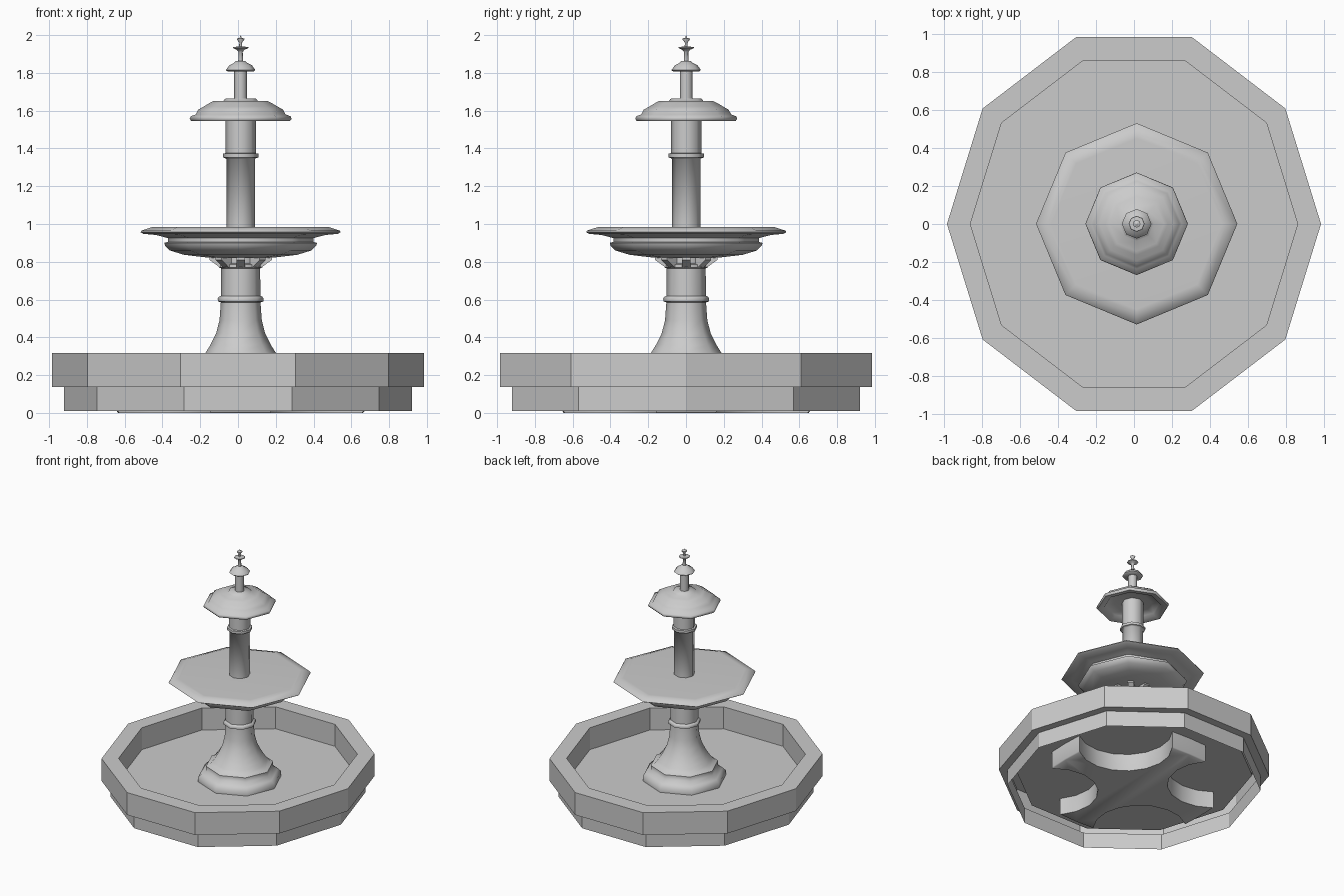
import bpy, bmesh, math

if "Cube" in bpy.data.objects:
    bpy.data.objects.remove(bpy.data.objects["Cube"])

# Single stone colour
stone = bpy.data.materials.new("grey_stone")
stone.diffuse_color = (0.6, 0.6, 0.6, 1)
stone.use_nodes = True
stone.node_tree.nodes["Principled BSDF"].inputs["Base Color"].default_value = stone.diffuse_color
CX, CY = 0.014, 0.001  # the tower sits slightly off the basin centre


def finish(bm, name, smooth=None, recalc=True):
    if recalc:
        bmesh.ops.recalc_face_normals(bm, faces=bm.faces[:])
    me = bpy.data.meshes.new(name)
    bm.to_mesh(me)
    bm.free()
    me.materials.append(stone)
    ob = bpy.data.objects.new(name, me)
    bpy.context.collection.objects.link(ob)
    if smooth:
        bpy.ops.object.select_all(action='DESELECT')
        ob.select_set(True)
        bpy.context.view_layer.objects.active = ob
        bpy.ops.object.shade_smooth_by_angle(angle=math.radians(smooth))
    return ob


def lathe(name, profile, sides=8, sy=1.0, cx=CX, cy=CY, smooth=60, recalc=True):
    """Revolve (radius, z) points, listed bottom to top on the outside."""
    bm = bmesh.new()
    rings = []
    for r, z in profile:
        if r == 0:
            rings.append([bm.verts.new((cx, cy, z))] * sides)
        else:
            rings.append([bm.verts.new((cx + r * math.cos(2 * math.pi * i / sides),
                                        cy + sy * r * math.sin(2 * math.pi * i / sides), z))
                          for i in range(sides)])
    for a, b in zip(rings, rings[1:]):
        for i in range(sides):
            j = (i + 1) % sides
            bm.faces.new(list(dict.fromkeys((a[i], a[j], b[j], b[i]))))
    return finish(bm, name, smooth, recalc)


# Ten-sided basin: open skirt, overhanging wall, floor
lathe("basin", [(0.922, 0.01), (0.922, 0.137), (0.985, 0.137), (0.985, 0.318),
                (0.862, 0.318), (0.862, 0.14), (0, 0.14)],
      10, sy=1.051, cx=0, cy=0, smooth=None, recalc=False)

# Cross-shaped foot: four arms with round notches between them
outline = []
C, R, SWEEP = 0.43, 0.348, math.radians(84)
for k in range(4):
    t = k * math.pi / 2
    pts = [(0.655, 0.0)]
    for s in range(9):  # arc from this arm to the next
        a = math.radians(-135) + SWEEP * (1 - s / 4)
        pts.append((C + R * math.cos(a), C + R * math.sin(a)))
    outline += [(x * math.cos(t) - y * math.sin(t), x * math.sin(t) + y * math.cos(t))
                for x, y in pts]
bm = bmesh.new()
low = [bm.verts.new((CX + x * 0.99, CY + y * 0.99, 0)) for x, y in outline]
mid = [bm.verts.new((CX + x, CY + y, 0.008)) for x, y in outline]
top = [bm.verts.new((CX + x, CY + y, 0.138)) for x, y in outline]
n = len(outline)
bm.faces.new(low[::-1])
for a, b in ((low, mid), (mid, top)):
    for i in range(n):
        bm.faces.new((a[i], a[(i + 1) % n], b[(i + 1) % n], b[i]))
finish(bm, "foot", 60, recalc=False)

# Flared pedestal with collar
lathe("pedestal", [(0.31, 0.14), (0.31, 0.175), (0.285, 0.2), (0.25, 0.225), (0.25, 0.26),
                   (0.225, 0.27), (0.205, 0.295), (0.185, 0.32), (0.16, 0.36), (0.13, 0.42),
                   (0.112, 0.49), (0.105, 0.585), (0.12, 0.59), (0.122, 0.605), (0.115, 0.615),
                   (0.105, 0.62), (0.103, 0.765), (0.115, 0.77), (0.115, 0.785),
                   (0.1, 0.79), (0.1, 0.83)])

# Brackets under the bowl
for k in range(8):
    t = math.pi / 4 * k
    bm = bmesh.new()
    side = [(0.08, 0.77), (0.11, 0.77), (0.165, 0.81), (0.165, 0.83), (0.08, 0.83)]
    loops = [[bm.verts.new((CX + r * math.cos(t) - w * math.sin(t),
                            CY + r * math.sin(t) + w * math.cos(t), z)) for r, z in side]
             for w in (-0.022, 0.022)]
    bm.faces.new(loops[0])
    bm.faces.new(loops[1][::-1])
    for i in range(5):
        j = (i + 1) % 5
        bm.faces.new((loops[0][i], loops[1][i], loops[1][j], loops[0][j]))
    finish(bm, "bracket_%d" % (k + 1))

# Large octagonal bowl with a chamfered rim
lathe("large_bowl", [(0, 0.82), (0.15, 0.82), (0.2, 0.825), (0.3, 0.837), (0.375, 0.86),
                     (0.4, 0.885), (0.405, 0.9), (0.385, 0.905), (0.385, 0.925),
                     (0.41, 0.932), (0.45, 0.942), (0.515, 0.948), (0.53, 0.957),
                     (0.525, 0.965), (0.47, 0.983), (0.45, 0.984), (0, 0.984)])

# Upper column with square-cut collar
lathe("upper_column", [(0.076, 0.98), (0.076, 1.345), (0.085, 1.35), (0.094, 1.352),
                       (0.094, 1.372), (0.08, 1.375), (0.08, 1.59)])

# Domed cap, hollow underneath
lathe("domed_cap", [(0, 1.585), (0.14, 1.585), (0.2, 1.572), (0.215, 1.553), (0.262, 1.546),
                    (0.27, 1.556), (0.265, 1.57), (0.238, 1.58), (0.225, 1.605), (0.195, 1.622),
                    (0.165, 1.64), (0.145, 1.65), (0.09, 1.652), (0.083, 1.663), (0, 1.667)])

# Slim column, small cap and finial
lathe("slim_column", [(0.034, 1.66), (0.034, 1.82)])
lathe("small_cap", [(0, 1.812), (0.07, 1.808), (0.078, 1.815), (0.06, 1.84), (0.035, 1.853),
                    (0.025, 1.863), (0, 1.865)])
lathe("finial", [(0.013, 1.86), (0.011, 1.91), (0.02, 1.922), (0.042, 1.932),
                 (0.04, 1.937), (0.008, 1.94), (0.007, 1.96), (0.02, 1.977),
                 (0.02, 1.982), (0.006, 1.985), (0, 2.0)])
